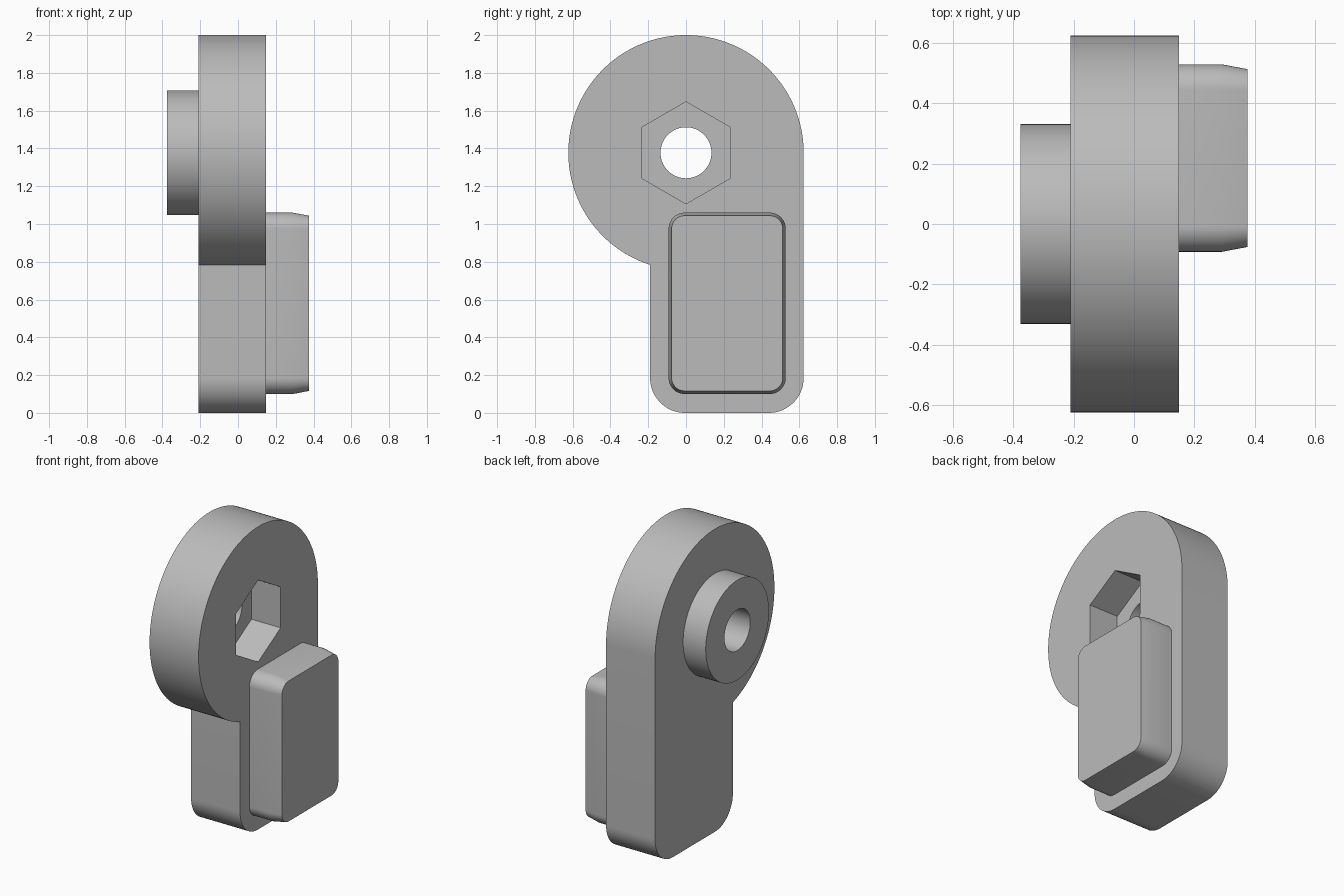
import bpy, bmesh
from math import sin, cos, pi, asin, radians

cube = bpy.data.objects.get("Cube")
if cube:
    bpy.data.objects.remove(cube, do_unlink=True)

# Single grey finish
GREY = (0.5, 0.5, 0.5, 1)
grey = bpy.data.materials.new("light grey")
grey.use_nodes = True
grey.diffuse_color = GREY
grey.node_tree.nodes["Principled BSDF"].inputs["Base Color"].default_value = GREY


def arc(y, z, r, start, end, steps):
    """Points on an arc in the YZ plane."""
    angles = [start + (end - start) * i / steps for i in range(steps + 1)]
    return [(y + r * cos(a), z + r * sin(a)) for a in angles]


def circle(r, sides, turn=0):
    return arc(0, AXIS_Z, r, turn, turn + 2 * pi, sides)[:-1]


def rounded_rect(y0, y1, z0, z1, r):
    corners = [(y1 - r, z1 - r), (y0 + r, z1 - r), (y0 + r, z0 + r), (y1 - r, z0 + r)]
    return [p for i, (y, z) in enumerate(corners)
            for p in arc(y, z, r, i * pi / 2, (i + 1) * pi / 2, 16)]


def loft(name, sections):
    """Solid through (x, outline) sections that share a point count."""
    bm = bmesh.new()
    rings = [[bm.verts.new((x, y, z)) for y, z in outline] for x, outline in sections]
    n = len(rings[0])
    for a, b in zip(rings, rings[1:]):
        for i in range(n):
            j = (i + 1) % n
            bm.faces.new((a[i], a[j], b[j], b[i]))
    bm.faces.new(rings[0])
    bm.faces.new(rings[-1])
    bmesh.ops.recalc_face_normals(bm, faces=bm.faces)
    mesh = bpy.data.meshes.new(name)
    bm.to_mesh(mesh)
    bm.free()
    mesh.materials.append(grey)
    obj = bpy.data.objects.new(name, mesh)
    bpy.context.collection.objects.link(obj)
    return obj


def activate(obj):
    bpy.ops.object.select_all(action='DESELECT')
    obj.select_set(True)
    bpy.context.view_layer.objects.active = obj


def combine(target, tool, operation):
    activate(target)
    mod = target.modifiers.new(operation.lower(), 'BOOLEAN')
    mod.operation = operation
    mod.solver = 'EXACT'
    mod.object = tool
    bpy.ops.object.modifier_apply(modifier=mod.name)
    bpy.data.objects.remove(tool, do_unlink=True)


AXIS_Z = 1.377
HEAD_R = 0.623
STEM_Y = -0.19
CORNER = 0.185
BACK_X, FACE_X = -0.21, 0.148

# Round head running into a stem with rounded lower corners
join = pi + pi / 2 + asin(STEM_Y / HEAD_R)
outline = arc(0, AXIS_Z, HEAD_R, 0, join, 128)
outline += arc(STEM_Y + CORNER, CORNER, CORNER, pi, 1.5 * pi, 16)
outline += arc(HEAD_R - CORNER, CORNER, CORNER, 1.5 * pi, 2 * pi, 16)
body = loft("lever_body", [(BACK_X, outline), (FACE_X, outline)])

# Round boss on the left-hand side of the head
ring = circle(0.33, 96)
combine(body, loft("boss", [(-0.375, ring), (BACK_X + 0.05, ring)]), 'UNION')

# Through hole and hexagonal nut recess
ring = circle(0.135, 64)
combine(body, loft("hole_cutter", [(-0.5, ring), (0.5, ring)]), 'DIFFERENCE')
ring = circle(0.27, 6, pi / 2)
combine(body, loft("hex_cutter", [(-0.065, ring), (0.5, ring)]), 'DIFFERENCE')

# Raised pad on the stem, with a slight taper at its outer end
wide = rounded_rect(-0.092, 0.528, 0.1, 1.06, 0.085)
narrow = rounded_rect(-0.076, 0.512, 0.116, 1.044, 0.069)
pad = loft("raised_pad", [(FACE_X, wide), (0.29, wide), (0.375, narrow)])

for obj in (body, pad):
    activate(obj)
    bpy.ops.object.shade_smooth_by_angle(angle=radians(30))
